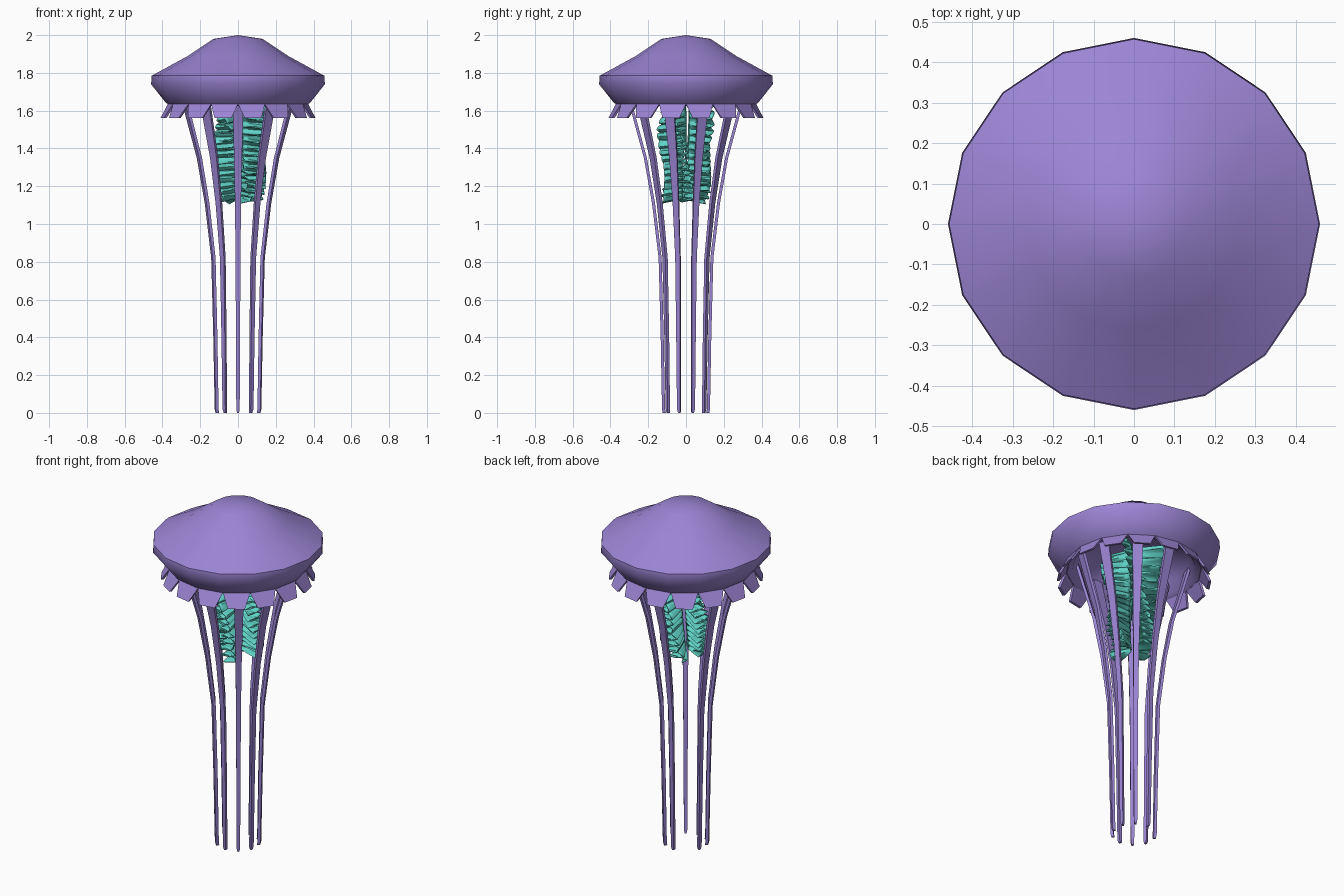
import bpy, bmesh, math
from math import sin, cos, pi, radians
from mathutils import Vector

if "Cube" in bpy.data.objects:
    bpy.data.objects.remove(bpy.data.objects["Cube"])


def material(name, rgb):
    m = bpy.data.materials.new(name)
    m.diffuse_color = (*rgb, 1)
    m.use_nodes = True
    m.node_tree.nodes["Principled BSDF"].inputs["Base Color"].default_value = m.diffuse_color
    return m


PURPLE = material("soft purple", (0.33, 0.235, 0.66))
TEAL = material("teal", (0.12, 0.66, 0.58))


def finish(bm, name, mat, angle, fix=True):
    if fix:
        bmesh.ops.recalc_face_normals(bm, faces=bm.faces)
    me = bpy.data.meshes.new(name)
    bm.to_mesh(me)
    bm.free()
    for p in me.polygons:
        p.use_smooth = True
    me.set_sharp_from_angle(angle=radians(angle))
    me.materials.append(mat)
    ob = bpy.data.objects.new(name, me)
    bpy.context.collection.objects.link(ob)
    return ob


def polar(r, a, z):
    return Vector((r * cos(a), r * sin(a), z))


# Bell: 16-sided outer dome that folds under into a hollow inner dome
N = 16
profile = [(.13, 1.98), (.265, 1.89), (.457, 1.785), (.46, 1.74), (.385, 1.645),
           (.36, 1.625), (.33, 1.64), (.30, 1.70), (.18, 1.77)]
bm = bmesh.new()
rings = [[bm.verts.new(polar(r, 2 * pi * k / N, z)) for k in range(N)] for r, z in profile]
for a, b in zip(rings, rings[1:]):
    for k in range(N):
        j = (k + 1) % N
        bm.faces.new((a[k], a[j], b[j], b[k]))
for ring, z in ((rings[0], 2.0), (rings[-1], 1.79)):
    tip = bm.verts.new((0, 0, z))
    for k in range(N):
        bm.faces.new((tip, ring[k], ring[(k + 1) % N]))
finish(bm, "bell", PURPLE, 50)

# Lappets: 16 flared, tapering flaps along the rim
bm = bmesh.new()
for k in range(N):
    a = 2 * pi * (k + .5) / N
    h = pi / N
    loops = []
    for d in (0, -.014):
        loops.append([bm.verts.new(polar(r + d, a + s * h, z)) for r, s, z in
                      ((.372, -1, 1.635), (.372, 1, 1.635), (.412, .56, 1.56), (.412, -.56, 1.56))])
    o, i = loops
    bm.faces.new(o)
    bm.faces.new(i[::-1])
    for n in range(4):
        m = (n + 1) % 4
        bm.faces.new((o[n], i[n], i[m], o[m]))
finish(bm, "rim_lappets", PURPLE, 30)

# Tentacles: long flat ribbons, drawn in under the bell and hanging to the ground
path = [(.31, 1.70, .030), (.275, 1.57, .027), (.215, 1.35, .021), (.172, 1.11, .016),
        (.137, .82, .013), (.126, .40, .011), (.119, .02, .009), (.115, 0, .005)]
for n in range(10):
    a = radians(-90 + 36 * n)
    if n == 6:
        continue
    side = Vector((-sin(a), cos(a), 0))
    bm = bmesh.new()
    prev = None
    for r, z, w in path:
        ring = [bm.verts.new(polar(r + dr, a, z) + side * w * s)
                for dr, s in ((.008, -1), (.008, 1), (-.008, 1), (-.008, -1))]
        if prev:
            for k in range(4):
                j = (k + 1) % 4
                bm.faces.new((prev[k], prev[j], ring[j], ring[k]))
        else:
            bm.faces.new(ring)
        prev = ring
    bm.faces.new(prev)
    finish(bm, "tentacle_%d" % (n + 1), PURPLE, 40)

# Oral arms: four ruffled ribbons that wind slowly round the axis
ROWS, COLS = 110, 6
for n in range(4):
    bm = bmesh.new()
    grid = []
    for i in range(ROWS + 1):
        t = i / ROWS
        z = 1.76 - .63 * t
        a = pi / 2 * n + .5 + 1.3 * t
        reach = .155 - .055 * t + .018 * sin(9 * t + 2.1 * n)
        bend = Vector((.015 * sin(3 * t), .008 * sin(5 * t), 0))
        phase = 2 * pi * (11 + n % 2) * t * (1 + .4 * t) + n
        row = []
        for j in range(COLS + 1):
            s = j / COLS
            ruffle = s ** .8 * (.35 + .65 * min(1, 2 * t))
            off = ruffle * (.045 * sin(phase) + .012 * sin(2.3 * phase + 1))
            p = polar(.012 + reach * s, a, z - .012 * s + ruffle * .014 * cos(phase))
            row.append(bm.verts.new(p + bend + Vector((-sin(a), cos(a), 0)) * off))
        grid.append(row)
    for u, v in zip(grid, grid[1:]):
        for j in range(COLS):
            bm.faces.new((u[j], u[j + 1], v[j + 1], v[j]))
    ob = finish(bm, "oral_arm_%d" % (n + 1), TEAL, 45, False)
    mod = ob.modifiers.new("thickness", 'SOLIDIFY')
    mod.thickness = .006
    mod.offset = 0
